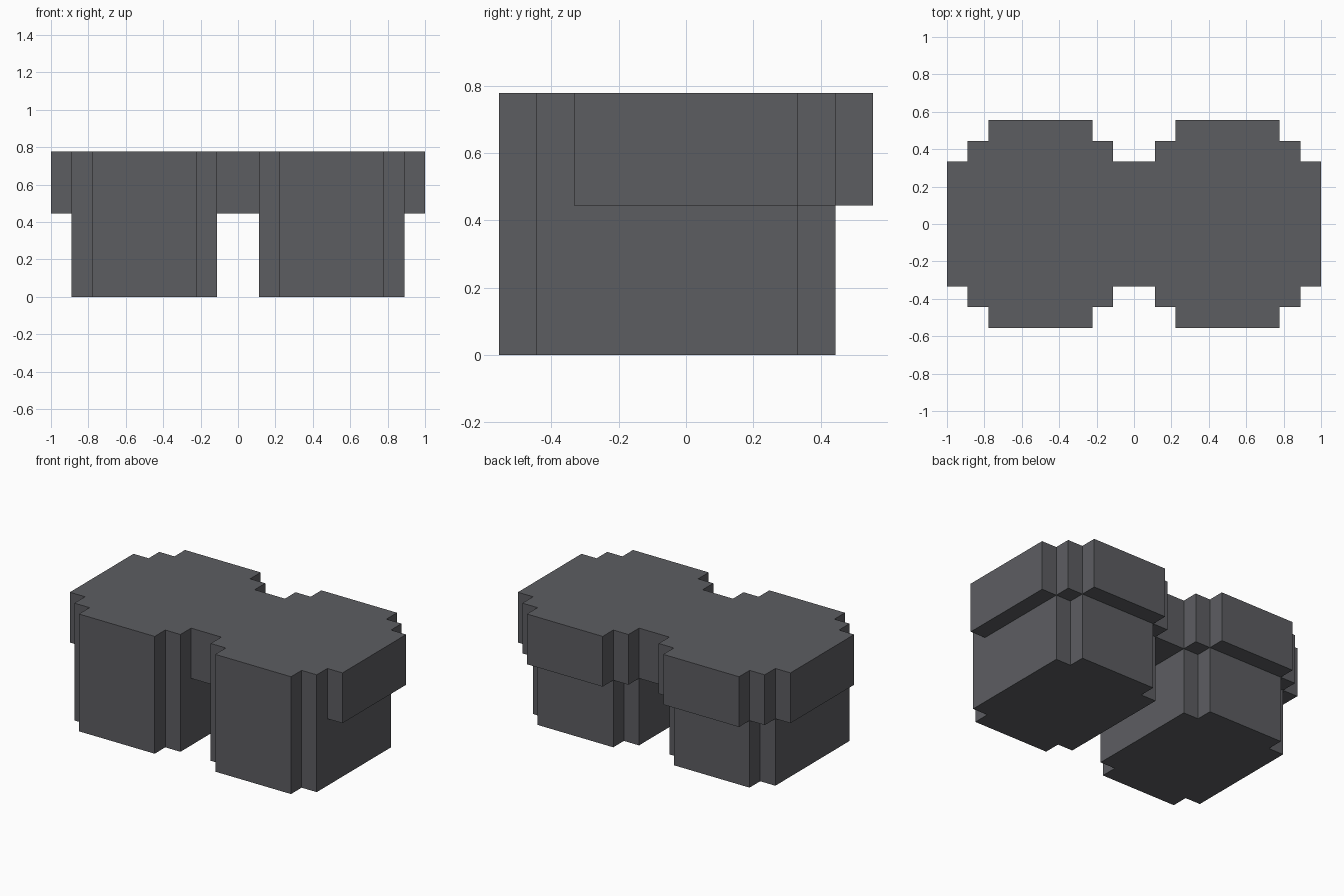
import bpy
import bmesh

U = 1 / 9  # one building block

cube = bpy.data.objects.get("Cube")
if cube:
    bpy.data.objects.remove(cube, do_unlink=True)

mat = bpy.data.materials.new("dark grey")
mat.use_nodes = True
colour = (0.108, 0.11, 0.121, 1)
mat.diffuse_color = colour
mat.node_tree.nodes["Principled BSDF"].inputs["Base Color"].default_value = colour


def prism(name, outline, z0, z1, top=True):
    """Extrude a counter-clockwise outline, in blocks, between two heights."""
    bm = bmesh.new()
    low = [bm.verts.new((x * U, y * U, z0 * U)) for x, y in outline]
    high = [bm.verts.new((x * U, y * U, z1 * U)) for x, y in outline]
    n = len(outline)
    for i in range(n):
        j = (i + 1) % n
        bm.faces.new((low[i], low[j], high[j], high[i]))
    bm.faces.new(low[::-1])
    if top:
        bm.faces.new(high)
    mesh = bpy.data.meshes.new(name)
    bm.to_mesh(mesh)
    bm.free()
    mesh.materials.append(mat)
    obj = bpy.data.objects.new(name, mesh)
    bpy.context.collection.objects.link(obj)
    return obj


def mirror_x(points):
    return [(-x, y) for x, y in reversed(points)]


# Stepped slab joining both halves, with its overhanging rim
front = [(1, -3), (1, -4), (2, -4), (2, -5), (7, -5), (7, -4),
         (8, -4), (8, -3), (9, -3)]
half = front + [(x, -y) for x, y in reversed(front)]
prism("top_slab", half + mirror_x(half), 4, 7)

# Two stepped blocks below, flush at the front and set in at the back
leg = [(2, -5), (7, -5), (7, -4), (8, -4), (8, 3), (7, 3),
       (7, 4), (2, 4), (2, 3), (1, 3), (1, -4), (2, -4)]
prism("left_leg", leg, 0, 4, top=False)
prism("right_leg", mirror_x(leg), 0, 4, top=False)
